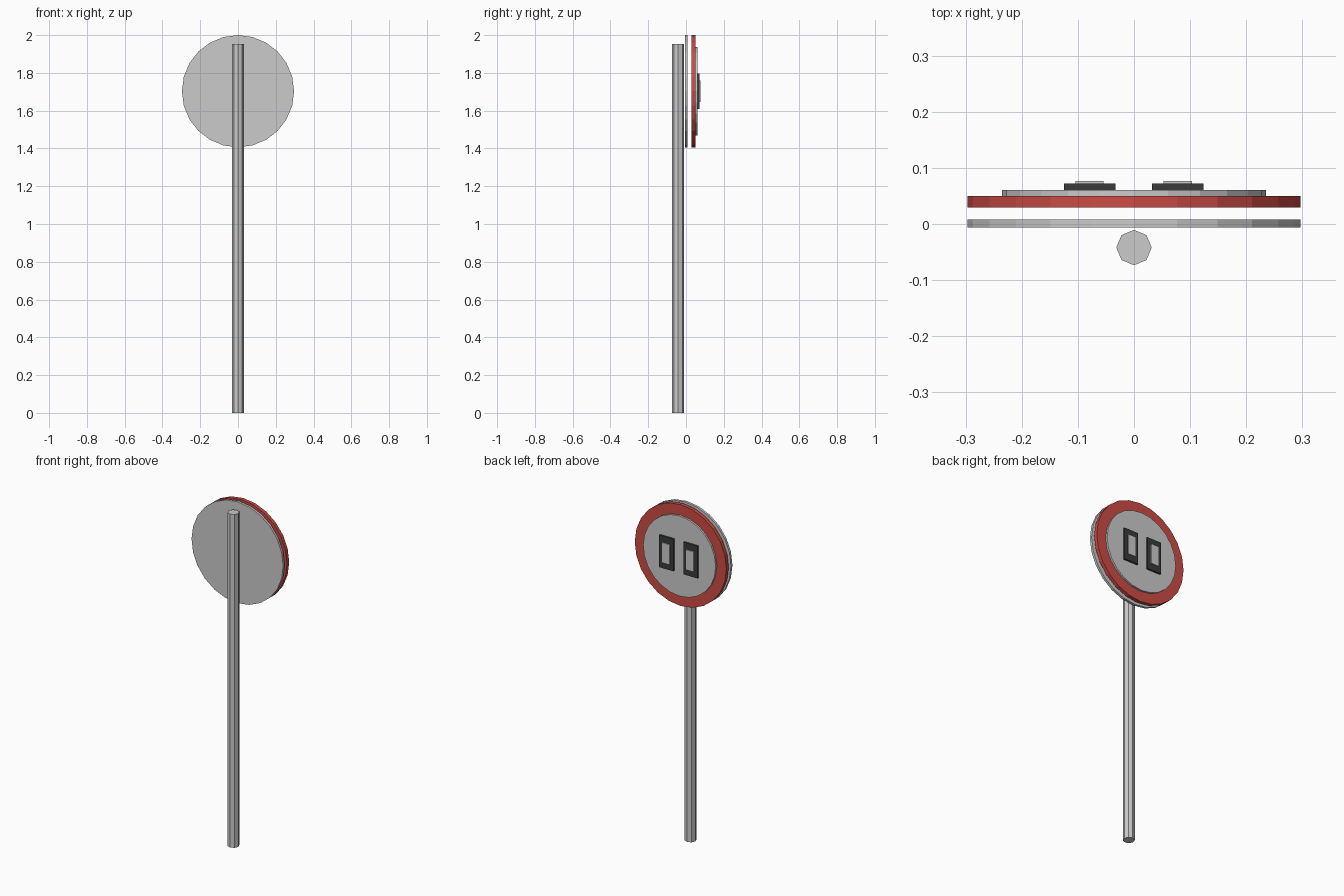
import bpy
from math import pi

if "Cube" in bpy.data.objects:
    bpy.data.objects.remove(bpy.data.objects["Cube"])

DISC_Z = 1.703


def material(name, rgb):
    m = bpy.data.materials.new(name)
    m.diffuse_color = (*rgb, 1)
    m.use_nodes = True
    m.node_tree.nodes["Principled BSDF"].inputs["Base Color"].default_value = m.diffuse_color
    return m


def disc(name, radius, y0, y1, mat=None):
    bpy.ops.mesh.primitive_cylinder_add(
        vertices=24, radius=radius, depth=y1 - y0,
        location=(0, (y0 + y1) / 2, DISC_Z), rotation=(pi / 2, pi / 2, 0))
    ob = bpy.context.object
    ob.name = name
    if mat:
        ob.data.materials.append(mat)


def panel(name, x, width, height, y0, y1, mat=None):
    bpy.ops.mesh.primitive_cube_add(size=1, location=(x, (y0 + y1) / 2, DISC_Z))
    ob = bpy.context.object
    ob.name = name
    ob.scale = (width, y1 - y0, height)
    bpy.ops.object.transform_apply(location=False, rotation=False, scale=True)
    if mat:
        ob.data.materials.append(mat)


red = material("red_paint", (0.6, 0.07, 0.06))
dark = material("dark_paint", (0.04, 0.045, 0.042))

# Octagonal pole
bpy.ops.mesh.primitive_cylinder_add(vertices=8, radius=0.0315, depth=1.953,
                                    location=(0, -0.042, 1.953 / 2))
bpy.context.object.name = "pole"

# Stacked round plates
disc("back_plate", 0.297, -0.006, 0.008)
disc("red_rim", 0.297, 0.029, 0.050, red)
disc("face_plate", 0.235, 0.050, 0.061)

# Two dark rectangles with light centres
for side, x in (("left", -0.079), ("right", 0.078)):
    panel(side + "_dark_panel", x, 0.092, 0.188, 0.061, 0.072, dark)
    panel(side + "_light_panel", x, 0.05, 0.115, 0.072, 0.077)
